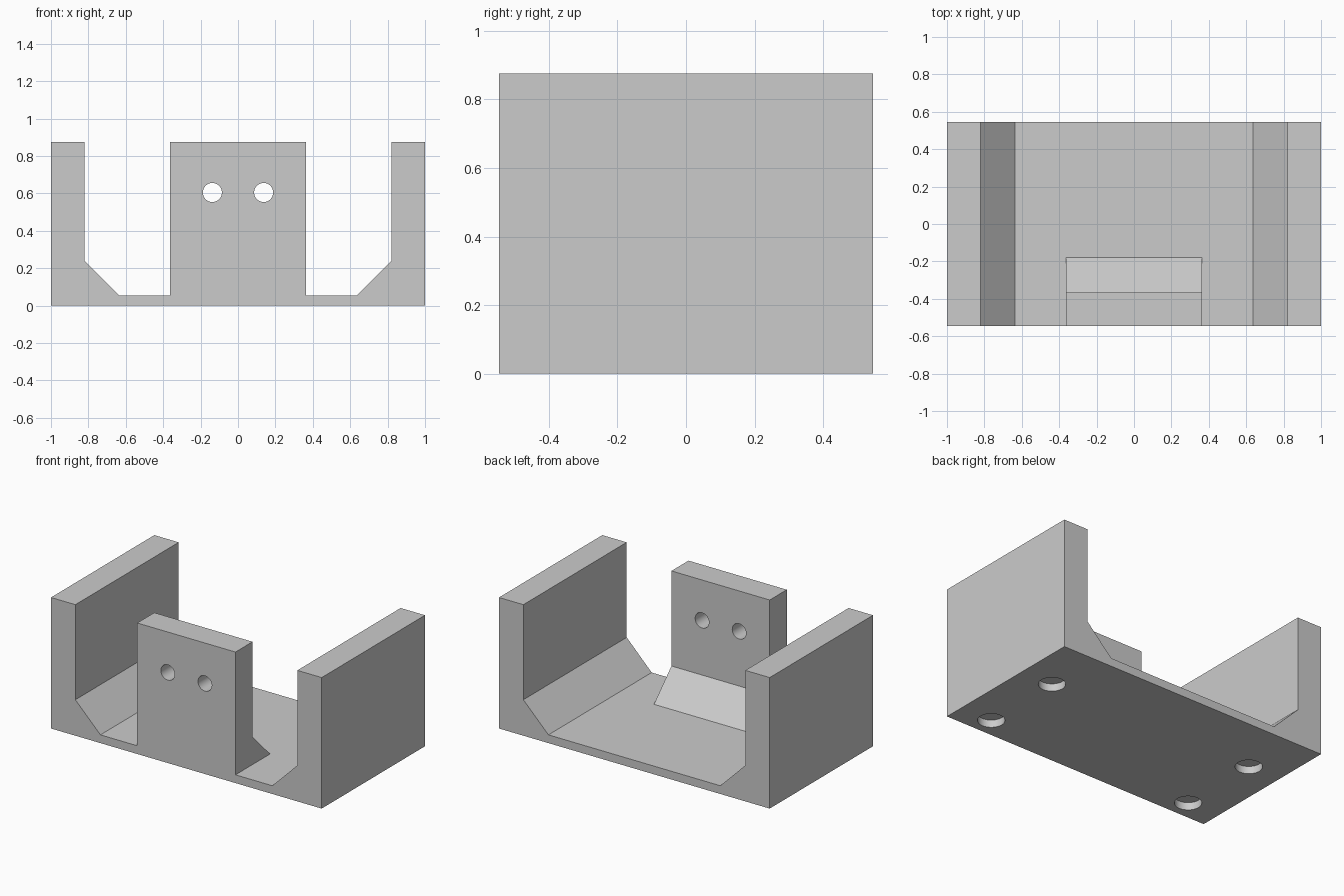
import bpy
import bmesh
import math
from mathutils import Matrix, Vector

cube = bpy.data.objects.get("Cube")
if cube:
    bpy.data.objects.remove(cube, do_unlink=True)

# Main dimensions
HALF_X, HALF_Y, HEIGHT = 1.0, 0.545, 0.875
FLOOR, CHAMFER = 0.055, 0.185
WALL_IN = 0.82
POST_X, POST_BACK = 0.363, -0.365

grey = bpy.data.materials.new("plain grey")
grey.use_nodes = True
colour = (0.6, 0.6, 0.6, 1)
grey.diffuse_color = colour
grey.node_tree.nodes["Principled BSDF"].inputs["Base Color"].default_value = colour


def add_object(name, bm):
    bmesh.ops.recalc_face_normals(bm, faces=bm.faces)
    mesh = bpy.data.meshes.new(name)
    bm.to_mesh(mesh)
    bm.free()
    mesh.materials.append(grey)
    obj = bpy.data.objects.new(name, mesh)
    bpy.context.collection.objects.link(obj)
    return obj


def prism(name, points, sweep):
    """Closed solid made by sweeping a flat outline along a vector."""
    bm = bmesh.new()
    face = bm.faces.new([bm.verts.new(p) for p in points])
    swept = bmesh.ops.extrude_face_region(bm, geom=[face], use_keep_orig=True)
    verts = [v for v in swept["geom"] if isinstance(v, bmesh.types.BMVert)]
    bmesh.ops.translate(bm, verts=verts, vec=Vector(sweep))
    return add_object(name, bm)


def drill(name, centres, radius, depth, rotation):
    """Set of cylinders used as one cutter."""
    bm = bmesh.new()
    for c in centres:
        bmesh.ops.create_cone(bm, cap_ends=True, segments=48, radius1=radius,
                              radius2=radius, depth=depth,
                              matrix=Matrix.Translation(c) @ rotation)
    return add_object(name, bm)


def combine(target, other, operation):
    mod = target.modifiers.new(other.name, "BOOLEAN")
    mod.operation = operation
    mod.solver = "EXACT"
    mod.object = other
    other.hide_render = True


# U-shaped cradle: base and two side walls with chamfered inner corners
half = [(HALF_X, 0), (HALF_X, HEIGHT), (WALL_IN, HEIGHT),
        (WALL_IN, FLOOR + CHAMFER), (WALL_IN - CHAMFER, FLOOR)]
outline = half + [(-x, z) for x, z in reversed(half)]
cradle = prism("cradle", [(x, -HALF_Y, z) for x, z in outline], (0, 2 * HALF_Y, 0))

# Front post with a sloped foot behind it
side = [(-HALF_Y, 0), (-HALF_Y, HEIGHT), (POST_BACK, HEIGHT),
        (POST_BACK, FLOOR + CHAMFER), (POST_BACK + CHAMFER, FLOOR),
        (POST_BACK + CHAMFER, 0)]
post = prism("front_post", [(-POST_X, y, z) for y, z in side], (2 * POST_X, 0, 0))

# Two screw holes through the post, four shallow pockets underneath
screws = drill("screw_hole_cutter", [(s * 0.137, -0.455, 0.605) for s in (-1, 1)],
               0.051, 0.4, Matrix.Rotation(math.pi / 2, 4, "X"))
pockets = drill("pocket_cutter",
                [(s * 0.767, y, 0) for s in (-1, 1) for y in (-0.412, 0.152)],
                0.082, 0.1, Matrix.Identity(4))

combine(cradle, post, "UNION")
combine(cradle, screws, "DIFFERENCE")
combine(cradle, pockets, "DIFFERENCE")

# Bake the result and drop the helpers
graph = bpy.context.evaluated_depsgraph_get()
baked = bpy.data.meshes.new_from_object(cradle.evaluated_get(graph))
cradle.modifiers.clear()
cradle.data = baked
baked.materials.clear()
baked.materials.append(grey)
for poly in baked.polygons:
    poly.material_index = 0
for helper in (post, screws, pockets):
    bpy.data.objects.remove(helper, do_unlink=True)

bpy.ops.object.select_all(action="DESELECT")
cradle.select_set(True)
bpy.context.view_layer.objects.active = cradle
bpy.ops.object.shade_smooth_by_angle(angle=math.radians(30))
